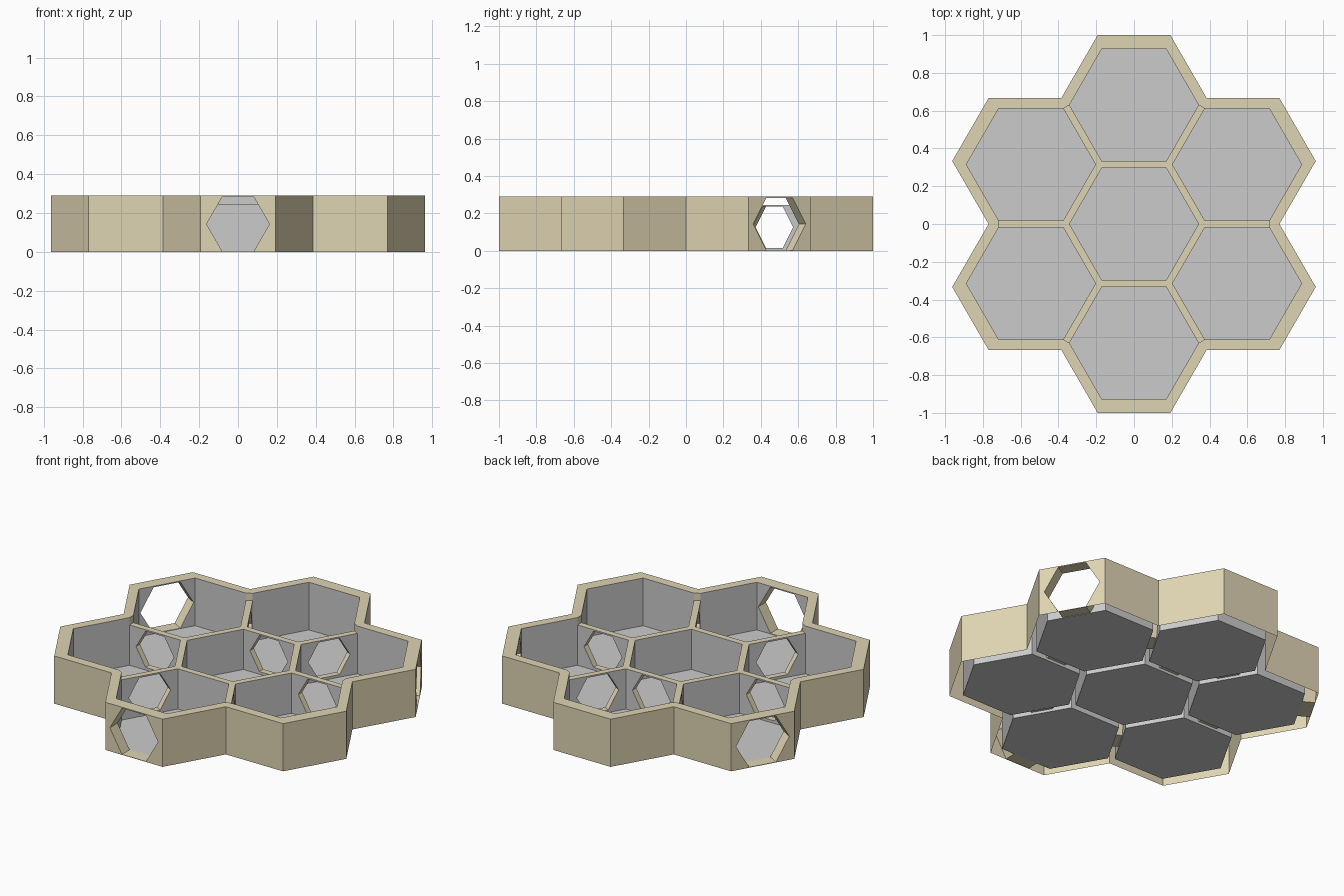
import bpy, bmesh
from math import radians, sin, cos, sqrt
from mathutils import Vector

if "Cube" in bpy.data.objects:
    bpy.data.objects.remove(bpy.data.objects["Cube"])

TOP, LOW = 0.29, 0.245                 # outer rim / partition heights
D_OUT, D_IN = 2 / 3, 0.63              # spacing of outer shell / inner cells
R_OUT, R_IN = D_OUT / sqrt(3), 0.342   # corner radii
BIG, SMALL = (0.162, 0.143), (0.127, 0.126)   # opening radius, centre height
OUTER_DOORS = (30, 150, 270)
CENTRE_DOOR = 90


def pol(r, a, z=0.0):
    return Vector((r * cos(radians(a)), r * sin(radians(a)), z))


def at(p, z):
    return Vector((p.x, p.y, z))


class Part:
    def __init__(self):
        self.bm = bmesh.new()

    def face(self, pts, facing):
        f = self.bm.faces.new([self.bm.verts.new(p) for p in pts])
        f.normal_update()
        if f.normal.dot(facing) < 0:
            f.normal_flip()

    def finish(self, name, mat=None):
        bmesh.ops.remove_doubles(self.bm, verts=self.bm.verts, dist=1e-5)
        me = bpy.data.meshes.new(name)
        self.bm.to_mesh(me)
        self.bm.free()
        if mat:
            me.materials.append(mat)
        bpy.context.collection.objects.link(bpy.data.objects.new(name, me))


def edge(c, r, n):
    """End points of the hexagon side whose outward normal is at angle n."""
    return c + pol(r, n - 30), c + pol(r, n + 30)


def hexagon(mid, n, door):
    """Upright hexagonal opening centred on a wall."""
    r, zc = door
    t = pol(1, n + 90)
    return [mid + t * (r * cos(radians(60 * i))) + Vector((0, 0, zc + r * sin(radians(60 * i))))
            for i in range(6)]


def panel(part, c, r, n, h, facing, door=None):
    """Upright wall, optionally with a hexagonal opening."""
    a, b = edge(c, r, n)
    d = pol(facing, n)
    if not door:
        part.face([a, b, at(b, h), at(a, h)], d)
        return
    m = (a + b) / 2
    q = hexagon(m, n, door)
    hi, lo = (q[1] + q[2]) / 2, (q[4] + q[5]) / 2
    part.face([m, b, at(b, h), at(m, h), hi, q[1], q[0], q[5], lo], d)
    part.face([m, a, at(a, h), at(m, h), hi, q[2], q[3], q[4], lo], d)


def tunnel(part, m1, m2, n, door):
    """Sides of an opening running between two walls."""
    p, q = hexagon(m1, n, door), hexagon(m2, n, door)
    axis = (m1 + m2) / 2 + Vector((0, 0, door[1]))
    for i in range(6):
        j = (i + 1) % 6
        pts = [p[i], p[j], q[j], q[i]]
        part.face(pts, axis - sum(pts, Vector()) / 4)


def mid(c, r, n):
    return c + pol(r * cos(radians(30)), n)


wood = bpy.data.materials.new("tan")
wood.diffuse_color = (0.74, 0.66, 0.45, 1)
wood.use_nodes = True
wood.node_tree.nodes["Principled BSDF"].inputs["Base Color"].default_value = wood.diffuse_color
UP = Vector((0, 0, 1))
O = Vector()
shell, dividers = Part(), Part()

# Central cell
cell = Part()
cell.face([pol(R_IN, 60 * i) for i in range(6)], UP)
for n in range(30, 390, 60):
    panel(cell, O, R_IN, n, LOW, -1, SMALL if n == CENTRE_DOOR else None)
cell.finish("centre_cell")

for t in range(30, 390, 60):
    co, ci, cn = pol(D_OUT, t), pol(D_IN, t), pol(D_IN, t + 60)

    # Ring cell: floor and six lining walls
    cell = Part()
    cell.face([ci + pol(R_IN, 60 * i) for i in range(6)], UP)
    for k in (-60, 0, 60):
        door = BIG if k == 0 and t in OUTER_DOORS else None
        panel(cell, ci, R_IN, t + k, TOP, -1, door)
        # Outer shell wall, rim and entrance
        panel(shell, co, R_OUT, t + k, TOP, 1, door)
        a, b = edge(co, R_OUT, t + k)
        c, d = edge(ci, R_IN, t + k)
        shell.face([at(p, TOP) for p in (a, b, d, c)], UP)
        if door:
            tunnel(shell, mid(co, R_OUT, t), mid(ci, R_IN, t), t, door)
    for k in (-120, 120):
        panel(cell, ci, R_IN, t + k, LOW, -1, SMALL)
    to_centre = SMALL if t == CENTRE_DOOR else None
    panel(cell, ci, R_IN, t + 180, LOW, -1, to_centre)
    cell.finish("ring_cell")

    # Rim corner and step down to the partition
    v, w = ci + pol(R_IN, t + 90), cn + pol(R_IN, t - 30)
    shell.face([at(p, TOP) for p in (co + pol(R_OUT, t + 90), v, w)], UP)
    shell.face([at(v, TOP), at(w, TOP), at(w, LOW), at(v, LOW)], pol(-1, t + 30))

    # Partition to the next ring cell, with passage
    v2, w2 = ci + pol(R_IN, t + 150), cn + pol(R_IN, t - 90)
    dividers.face([at(p, LOW) for p in (v, v2, w2, w)], UP)
    tunnel(dividers, mid(ci, R_IN, t + 120), mid(cn, R_IN, t - 60), t + 120, SMALL)

    # Partition to the central cell, and the three-way junction
    a, b = edge(O, R_IN, t)
    c, d = edge(ci, R_IN, t + 180)
    dividers.face([at(p, LOW) for p in (a, b, c, d)], UP)
    dividers.face([at(p, LOW) for p in (b, v2, w2)], UP)
    if to_centre:
        tunnel(dividers, mid(O, R_IN, t), mid(ci, R_IN, t + 180), t, SMALL)

shell.finish("outer_shell", wood)
dividers.finish("partition_tops", wood)
